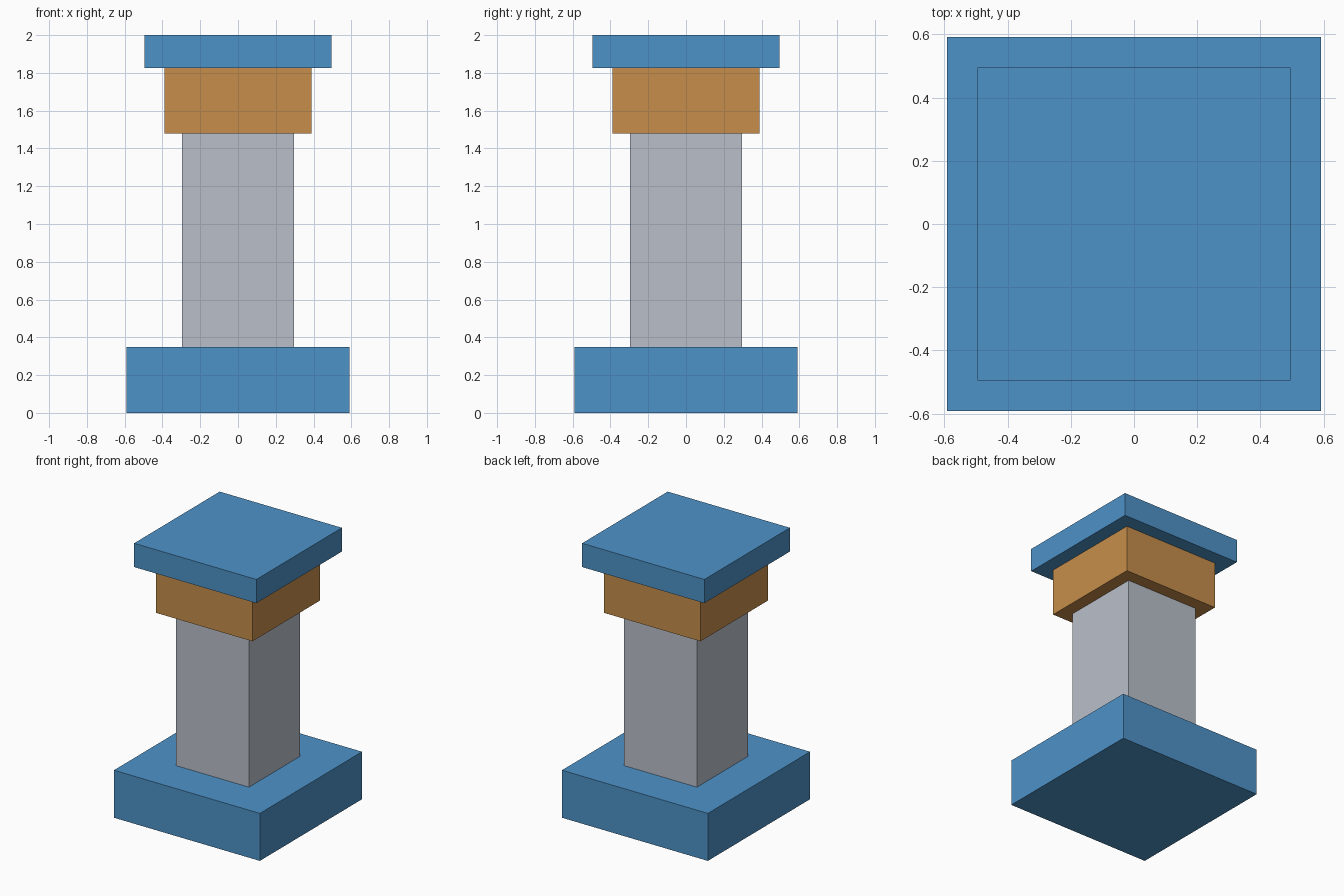
import bpy

if "Cube" in bpy.data.objects:
    bpy.data.objects.remove(bpy.data.objects["Cube"], do_unlink=True)


def make_material(name, rgb):
    mat = bpy.data.materials.new(name)
    mat.use_nodes = True
    color = (*rgb, 1.0)
    mat.diffuse_color = color
    mat.node_tree.nodes["Principled BSDF"].inputs["Base Color"].default_value = color
    return mat


def make_block(name, width, bottom, top, mat):
    """Square block centred on the vertical axis."""
    bpy.ops.mesh.primitive_cube_add(size=1, location=(0, 0, (bottom + top) / 2))
    block = bpy.context.object
    block.name = name
    block.scale = (width, width, top - bottom)
    bpy.ops.object.transform_apply(location=False, rotation=False, scale=True)
    block.data.materials.append(mat)
    return block


blue = make_material("blue", (0.075, 0.29, 0.58))
orange = make_material("orange", (0.57, 0.27, 0.07))
grey = make_material("light grey", (0.49, 0.53, 0.59))

# Pedestal from the ground up
make_block("base", 1.183, 0.0, 0.348, blue)
make_block("shaft", 0.591, 0.348, 1.478, grey)
make_block("collar", 0.78, 1.478, 1.826, orange)
make_block("top_slab", 0.991, 1.826, 2.0, blue)
